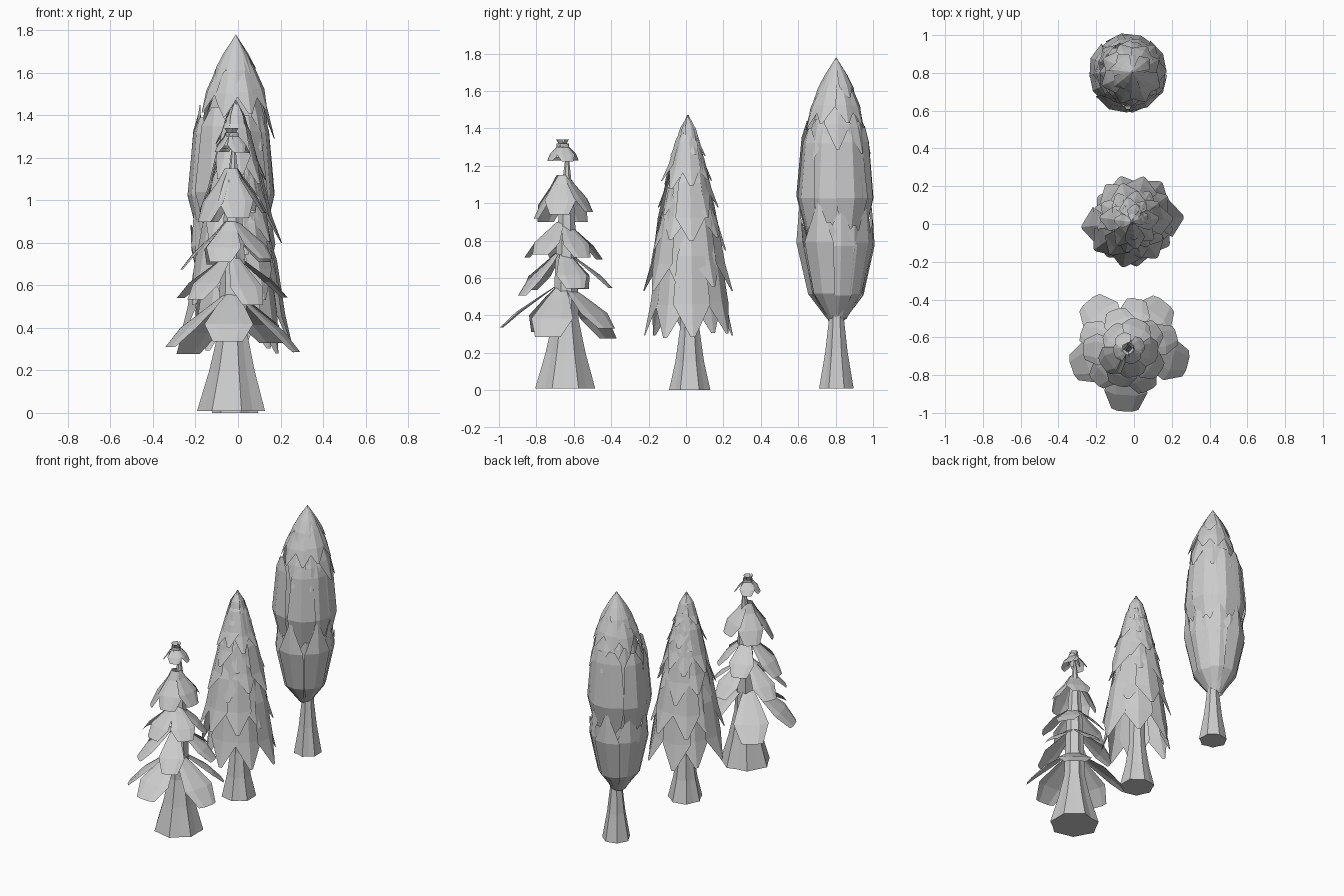
import bpy, bmesh, math, random
from mathutils import Vector

if "Cube" in bpy.data.objects:
    bpy.data.objects.remove(bpy.data.objects["Cube"])

random.seed(4)


def finish(name, bm):
    bmesh.ops.remove_doubles(bm, verts=bm.verts, dist=0.0005)
    me = bpy.data.meshes.new(name)
    bm.to_mesh(me)
    bm.free()
    bpy.context.collection.objects.link(bpy.data.objects.new(name, me))


def trunk(name, cx, cy, rings, top, lean=(0, 0), n=14):
    """Fluted trunk: rings of (z, radius), closed to a point at the top."""
    bm = bmesh.new()
    flute = [(1.03 if i % 2 else 0.9) * random.uniform(0.95, 1.03) for i in range(n)]
    loops = []
    for z, r in rings:
        f = z / top
        loops.append([bm.verts.new((cx + lean[0] * f + r * k * math.cos(math.tau * i / n),
                                    cy + lean[1] * f + r * k * math.sin(math.tau * i / n), z))
                      for i, k in enumerate(flute)])
    bm.faces.new(loops[0][::-1])
    for a, b in zip(loops, loops[1:]):
        for i in range(n):
            j = (i + 1) % n
            bm.faces.new((a[i], a[j], b[j], b[i]))
    tip = bm.verts.new((cx + lean[0], cy + lean[1], top))
    for i in range(n):
        bm.faces.new((loops[-1][i], loops[-1][(i + 1) % n], tip))
    finish(name, bm)


def leaf(bm, cx, cy, ang, path, cols, fold):
    """Folded leaf: path of (radius, z, half width) running outward from the stem."""
    out = Vector((math.cos(ang), math.sin(ang), 0))
    side = Vector((-out.y, out.x, 0))
    rows = []
    for r, z, w in path:
        rows.append([bm.verts.new(Vector((cx, cy, z)) + side * (w * c)
                     + out * (r - fold * w * c * c)) for c in cols])
    for a, b in zip(rows, rows[1:]):
        for i in range(len(cols) - 1):
            bm.faces.new((a[i], b[i], b[i + 1], a[i + 1]))


def tier(bm, cx, cy, n, start, path, cols, fold, dz=0.03, dr=0.08):
    """Ring of slightly irregular leaves."""
    for i in range(n):
        a = start + math.tau * i / n + random.uniform(-0.1, 0.1)
        s, h = random.uniform(1 - dr, 1 + dr), random.uniform(-dz, dz)
        last = len(path) - 1
        p = [(r * s, z + h * k / last, w) for k, (r, z, w) in enumerate(path)]
        leaf(bm, cx, cy, a, p, cols, fold)


BLUNT = (-1, -0.5, 0.5, 1)
SHARP = (-1, 0, 1)

# Small tree: flared trunk and sparse blunt drooping leaves
trunk("small_tree_trunk", -0.02, -0.645,
      [(0.01, 0.165), (0.2, 0.11), (0.38, 0.07), (0.7, 0.06), (1.0, 0.04)], 1.32, (0, 0.01))
bm = bmesh.new()
# tip height, reach, half width, leaf count, leaf length
for k, (z, r, w, n, h) in enumerate([(0.31, 0.31, 0.115, 5, 0.25), (0.54, 0.25, 0.085, 5, 0.2),
                                     (0.70, 0.22, 0.085, 5, 0.2), (0.92, 0.165, 0.085, 5, 0.23),
                                     (1.19, 0.085, 0.05, 4, 0.13), (1.27, 0.045, 0.03, 4, 0.07)]):
    path = [(0.03, z + h, 0.02), (0.35 * r, z + 0.75 * h, 0.55 * w),
            (0.75 * r, z + 0.36 * h, w), (r, z, 0.62 * w)]
    tier(bm, -0.03, -0.66, n, -math.pi / 2 + 0.5 * k, path, BLUNT, 0.22, 0.04, 0.1)
finish("small_tree_leaves", bm)

# Middle tree: long pointed leaves hanging in overlapping tiers
trunk("middle_tree_trunk", -0.01, 0.02,
      [(0.0, 0.115), (0.15, 0.08), (0.32, 0.055), (0.8, 0.045)], 1.44)
bm = bmesh.new()
for k, (z, r, n, w, h) in enumerate([(0.31, 0.25, 8, 0.10, 0.62), (0.52, 0.23, 8, 0.09, 0.55),
                                     (0.78, 0.205, 8, 0.08, 0.48), (0.95, 0.165, 8, 0.065, 0.42),
                                     (1.10, 0.135, 8, 0.055, 0.35), (1.24, 0.095, 7, 0.04, 0.23)]):
    top = min(z + h, 1.47)
    r0 = max(0.0, 0.4 * (1.44 - top) ** 0.8) * 0.5 if top < 1.44 else 0
    path = [(r0, top, 0.005), (r0 + 0.45 * (r - r0), top - 0.33 * h, 0.75 * w),
            (r0 + 0.72 * (r - r0), top - 0.73 * h, w), (r, z, 0.012)]
    tier(bm, -0.01, 0.01, n, 0.15 + 0.4 * k, path, SHARP, 0.3, 0.035, 0.1)
finish("middle_tree_leaves", bm)

# Tall tree: slim trunk, upright leaves closing into a bud, drooping cap
trunk("tall_tree_trunk", -0.01, 0.805,
      [(0.01, 0.092), (0.2, 0.06), (0.38, 0.04), (0.9, 0.04)], 1.7)
bm = bmesh.new()
X, Y = -0.03, 0.805
tier(bm, X, Y, 8, 0.2, [(0.04, 0.37, 0.015), (0.145, 0.51, 0.065), (0.205, 0.78, 0.09),
                        (0.19, 0.98, 0.01)], SHARP, 0.3, 0.02, 0.06)
tier(bm, X, Y, 8, 0.6, [(0.05, 0.38, 0.015), (0.13, 0.52, 0.06), (0.185, 0.76, 0.085),
                        (0.19, 0.88, 0.01)], SHARP, 0.3, 0.02, 0.06)
tier(bm, X, Y, 8, 0.4, [(0.13, 0.68, 0.02), (0.21, 1.03, 0.095), (0.185, 1.33, 0.07),
                        (0.165, 1.41, 0.02)], SHARP, 0.3, 0.03, 0.06)
tier(bm, X, Y, 8, 0.8, [(0.12, 0.72, 0.02), (0.19, 1.04, 0.09), (0.17, 1.3, 0.07),
                        (0.15, 1.42, 0.01)], SHARP, 0.3, 0.03, 0.05)
for k, (z, r, w) in enumerate([(1.26, 0.18, 0.07), (1.40, 0.165, 0.065), (1.54, 0.115, 0.045)]):
    h = 1.78 - z
    tier(bm, -0.01, 0.803, 8, 0.35 * k, [(0, 1.78, 0), (0.52 * r, 1.78 - 0.42 * h, 0.7 * w),
                                         (0.82 * r, 1.78 - 0.72 * h, w), (r, z, 0.008)],
         SHARP, 0.3, 0.03, 0.06)
finish("tall_tree_leaves", bm)
